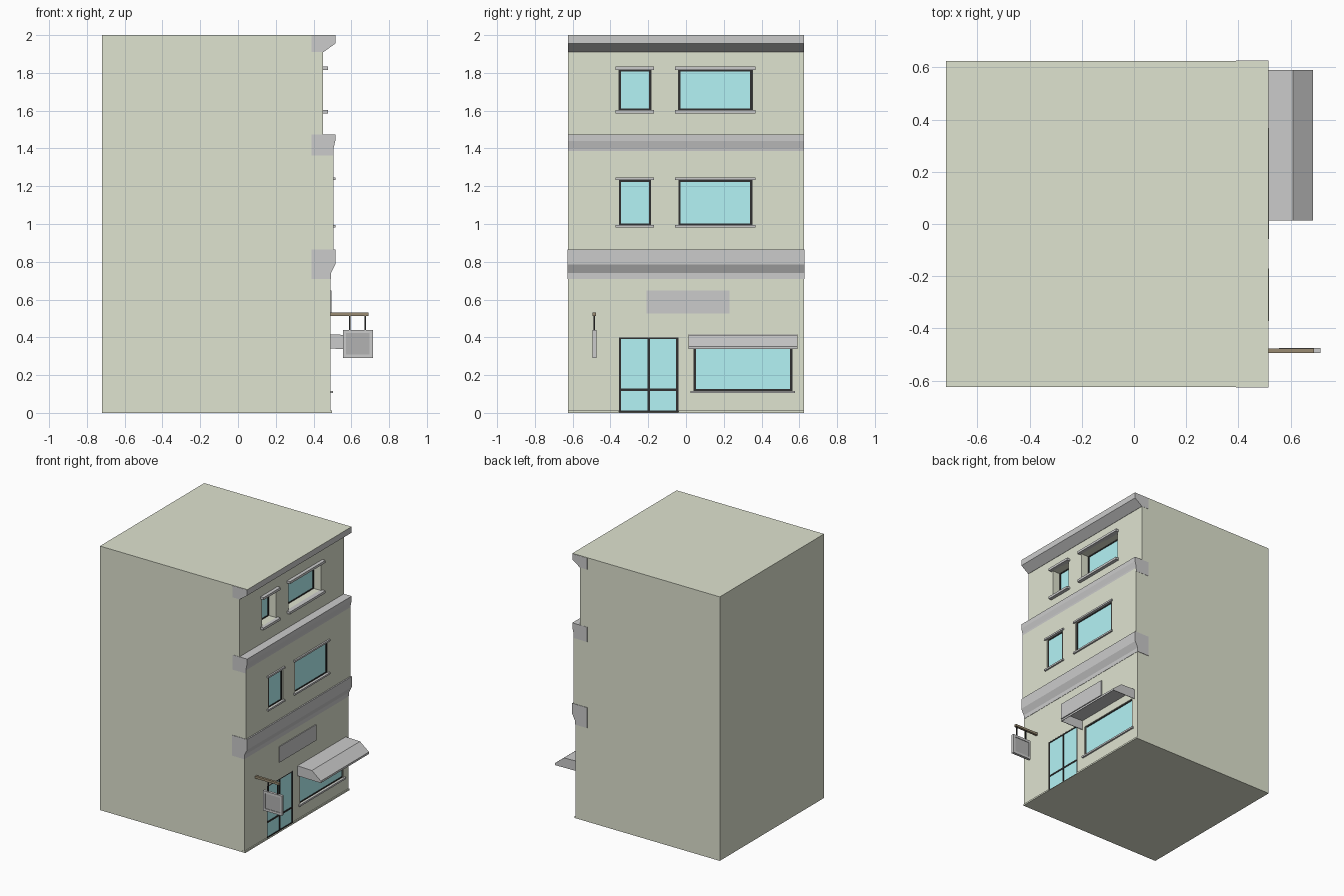
import bpy, bmesh
from mathutils import Vector

if "Cube" in bpy.data.objects:
    bpy.data.objects.remove(bpy.data.objects["Cube"])


def mat(name, r, g, b):
    m = bpy.data.materials.new(name)
    m.diffuse_color = (r, g, b, 1)
    m.use_nodes = True
    m.node_tree.nodes["Principled BSDF"].inputs["Base Color"].default_value = m.diffuse_color
    return m


WALL = mat("wall_green", .74, .77, .63)
GLASS = mat("glass_cyan", .455, .9, .92)
BLACK = mat("frame_black", .03, .03, .03)
BROWN = mat("pole_brown", .32, .26, .17)
DARK = mat("panel_dark", .45, .45, .45)


def finish(name, bm, material=None):
    bmesh.ops.recalc_face_normals(bm, faces=bm.faces)
    me = bpy.data.meshes.new(name)
    bm.to_mesh(me)
    bm.free()
    ob = bpy.data.objects.new(name, me)
    bpy.context.collection.objects.link(ob)
    if material:
        me.materials.append(material)
    return ob


def boxes(name, spans, material=None):
    """One object from boxes given as (x0, x1, y0, y1, z0, z1)."""
    bm = bmesh.new()
    for x0, x1, y0, y1, z0, z1 in spans:
        vs = bmesh.ops.create_cube(bm, size=1)["verts"]
        for v in vs:
            v.co = Vector((x0 + (v.co.x + .5) * (x1 - x0),
                           y0 + (v.co.y + .5) * (y1 - y0),
                           z0 + (v.co.z + .5) * (z1 - z0)))
    return finish(name, bm, material)


def extrude(name, profile, y0, y1, material=None):
    """Extrude an xz profile along y."""
    bm = bmesh.new()
    f = bm.faces.new([bm.verts.new((x, y0, z)) for x, z in profile])
    new = bmesh.ops.extrude_face_region(bm, geom=[f])["geom"]
    bmesh.ops.translate(bm, vec=(0, y1 - y0, 0),
                        verts=[g for g in new if isinstance(g, bmesh.types.BMVert)])
    return finish(name, bm, material)


# Main building volume, each storey with its own wall plane
body = extrude("building_walls", [
    (-.72, 0), (.49, 0), (.49, .80), (.505, .80), (.505, 1.42), (.45, 1.42),
    (.45, 1.997), (.515, 1.997), (.515, 2), (-.72, 2)], -.624, .624, WALL)

# Openings: name, wall x, recess, y0, y1, z0, z1
openings = [
    ("top_small_window", .45, .065, -.355, -.185, 1.603, 1.815),
    ("top_large_window", .45, .065, -.04, .352, 1.603, 1.815),
    ("middle_small_window", .505, .012, -.355, -.185, .995, 1.232),
    ("middle_large_window", .505, .012, -.04, .352, .995, 1.232),
    ("shop_window", .49, .012, .04, .563, .117, .352),
    ("door", .49, .006, -.355, -.04, .004, .40),
]
cutter = boxes("opening_cutter", [(x - d, x + .05, y0, y1, z0, z1)
                                  for _, x, d, y0, y1, z0, z1 in openings])
cutter.hide_render = True
mod = body.modifiers.new("openings", "BOOLEAN")
mod.operation = "DIFFERENCE"
mod.solver = "EXACT"
mod.object = cutter
bpy.context.view_layer.objects.active = body
bpy.ops.object.modifier_apply(modifier="openings")
bpy.data.objects.remove(cutter)

# Glass, frames, lintels and sills
T = .012
for name, x, d, y0, y1, z0, z1 in openings:
    xi, xf = x - d - .004, x - d + .005
    boxes(name + "_glass", [(xi, x - d + .002, y0, y1, z0, z1)], GLASS)
    bars = [(xi, xf, y0, y0 + T, z0, z1), (xi, xf, y1 - T, y1, z0, z1),
            (xi, xf, y0 + T, y1 - T, z0, z0 + T * .7),
            (xi, xf, y0 + T, y1 - T, z1 - T * .7, z1)]
    if name == "door":
        ym = (y0 + y1) / 2
        bars += [(xi, xf, ym - .006, ym + .006, z0 + T * .7, z1 - T * .7),
                 (xi, xf, y0 + T, ym - .006, .117, .129),
                 (xi, xf, ym + .006, y1 - T, .117, .129)]
    boxes(name + "_frame", bars, BLACK)
    if name == "door":
        continue
    out = x + (.026 if name.startswith("top") else .012)
    h = .018 if name.startswith("top") else .013
    boxes(name + "_sill", [(x - .01, out, y0 - .017, y1 + .015, z0 - h, z0)])
    if name != "shop_window":
        boxes(name + "_lintel", [(x - .01, out, y0 - .017, y1 + .015, z1, z1 + h)])

# Cornices
extrude("lower_cornice", [(.39, .71), (.492, .71), (.492, .74), (.515, .785),
                          (.515, .865), (.39, .865)], -.627, .627)
extrude("middle_cornice", [(.39, 1.362), (.503, 1.362), (.506, 1.40), (.515, 1.44),
                           (.515, 1.474), (.39, 1.474)], -.6255, .6255)
extrude("roof_cornice", [(.39, 1.91), (.452, 1.91), (.515, 1.955),
                         (.515, 1.997), (.39, 1.997)], -.6255, .6255)

# Plinth strip and blank sign board above the door
boxes("plinth", [(.47, .498, -.6245, -.355, 0, .012), (.47, .498, -.04, .6245, 0, .012),
                 (.47, .498, -.355, -.04, 0, .004)], WALL)
boxes("sign_board", [(.485, .496, -.21, .23, .527, .647)])

# Awning: hollow canopy with closed ends
bm = bmesh.new()
prof = [(.488, .34), (.488, .415), (.61, .412), (.685, .352), (.685, .337)]
ends = [[bm.verts.new((x, y, z)) for x, z in prof] for y in (.013, .59)]
for e in ends:
    bm.faces.new(e)
for i in range(1, 4):
    bm.faces.new((ends[0][i], ends[0][i + 1], ends[1][i + 1], ends[1][i]))
awning = finish("awning", bm)
sol = awning.modifiers.new("thickness", "SOLIDIFY")
sol.thickness = .005
sol.offset = -1

# Hanging sign with pole, hangers, frame and inset panel
Y = -.485
boxes("sign_pole", [(.485, .69, Y - .009, Y + .009, .514, .531)], BROWN)
boxes("sign_hangers", [(x - .004, x + .004, Y - .004, Y + .004, .435, .516)
                       for x in (.592, .674)], BLACK)
a, b = Y - .01, Y + .01
boxes("hanging_sign_frame", [(.555, .573, a, b, .29, .44), (.697, .715, a, b, .29, .44),
                             (.573, .697, a, b, .29, .308), (.573, .697, a, b, .422, .44)])
boxes("hanging_sign_panel", [(.573, .697, Y - .006, Y + .006, .308, .422)], DARK)
